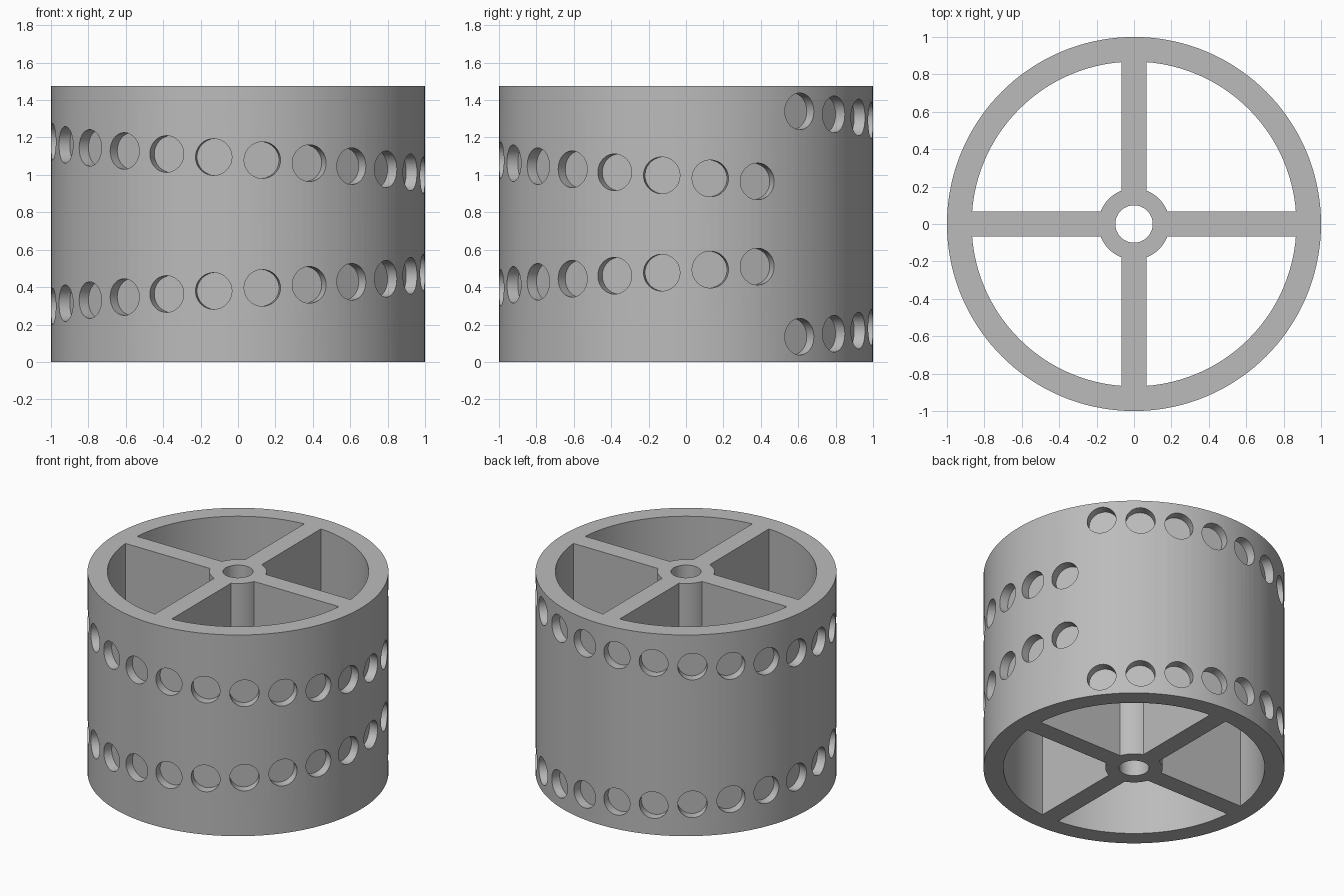
import bpy, bmesh, math
from mathutils import Matrix, Vector

cube = bpy.data.objects.get("Cube")
if cube:
    bpy.data.objects.remove(cube, do_unlink=True)

HEIGHT = 1.475
RIM_INNER = 0.868
HUB_RADIUS = 0.19
BORE_RADIUS = 0.1
SPOKE_HALF = 0.068
HOLE_RADIUS = 0.098
HOLE_DEPTH = 0.067

grey = bpy.data.materials.new("plain grey")
grey.use_nodes = True
grey.diffuse_color = (0.5, 0.5, 0.5, 1)
grey.node_tree.nodes["Principled BSDF"].inputs["Base Color"].default_value = grey.diffuse_color


def cylinder(bm, radius, depth, matrix, segments):
    bmesh.ops.create_cone(bm, cap_ends=True, segments=segments, radius1=radius,
                          radius2=radius, depth=depth, matrix=matrix)


def make_object(name, bm):
    bmesh.ops.recalc_face_normals(bm, faces=bm.faces)
    mesh = bpy.data.meshes.new(name)
    bm.to_mesh(mesh)
    bm.free()
    mesh.materials.append(grey)
    obj = bpy.data.objects.new(name, mesh)
    bpy.context.collection.objects.link(obj)
    return obj


def arc(radius, steps):
    """Arc of one quadrant, stopping at the sides of the two spokes."""
    gap = math.asin(SPOKE_HALF / radius)
    span = math.pi / 2 - 2 * gap
    return [Vector((radius * math.cos(gap + span * i / steps),
                    radius * math.sin(gap + span * i / steps), -0.1))
            for i in range(steps + 1)]


def pocket(bm, turn):
    """Prism that opens the space between two spokes."""
    outline = arc(RIM_INNER, 40) + arc(HUB_RADIUS, 14)[::-1]
    spin = Matrix.Rotation(turn, 4, "Z")
    face = bm.faces.new([bm.verts.new(spin @ p) for p in outline])
    result = bmesh.ops.extrude_face_region(bm, geom=[face])
    top = [v for v in result["geom"] if isinstance(v, bmesh.types.BMVert)]
    bmesh.ops.translate(bm, verts=top, vec=(0, 0, HEIGHT + 0.2))


def radial_hole(bm, angle, z):
    """Blind round hole pointing at the axis."""
    out = Vector((math.sin(angle), -math.cos(angle), 0))
    length = HOLE_DEPTH + 0.1
    place = Matrix.Translation(out * (1 - HOLE_DEPTH + length / 2) + Vector((0, 0, z)))
    cylinder(bm, HOLE_RADIUS, length, place @ out.to_track_quat("Z", "Y").to_matrix().to_4x4(), 40)


# Solid drum
middle = Matrix.Translation((0, 0, HEIGHT / 2))
bm = bmesh.new()
cylinder(bm, 1, HEIGHT, middle, 144)
drum = make_object("spoked_drum", bm)

# Spoke pockets, axle bore and two mirrored spiral rows of holes
bm = bmesh.new()
for quarter in range(4):
    pocket(bm, quarter * math.pi / 2)
cylinder(bm, BORE_RADIUS, HEIGHT + 0.2, middle, 48)
for i in range(24):
    angle = math.radians(127.5 + 15 * i)
    z = 0.135 + 0.0163 * i
    radial_hole(bm, angle, z)
    radial_hole(bm, angle, HEIGHT - z)
cutter = make_object("drum_cutter", bm)
cutter.hide_render = True

# Cut the drum and remove the cutter
cut = drum.modifiers.new("openings", "BOOLEAN")
cut.operation = "DIFFERENCE"
cut.solver = "EXACT"
cut.object = cutter
bpy.ops.object.select_all(action="DESELECT")
drum.select_set(True)
bpy.context.view_layer.objects.active = drum
bpy.ops.object.modifier_apply(modifier=cut.name)
bpy.data.objects.remove(cutter, do_unlink=True)
bpy.ops.object.shade_smooth_by_angle(angle=math.radians(30))
